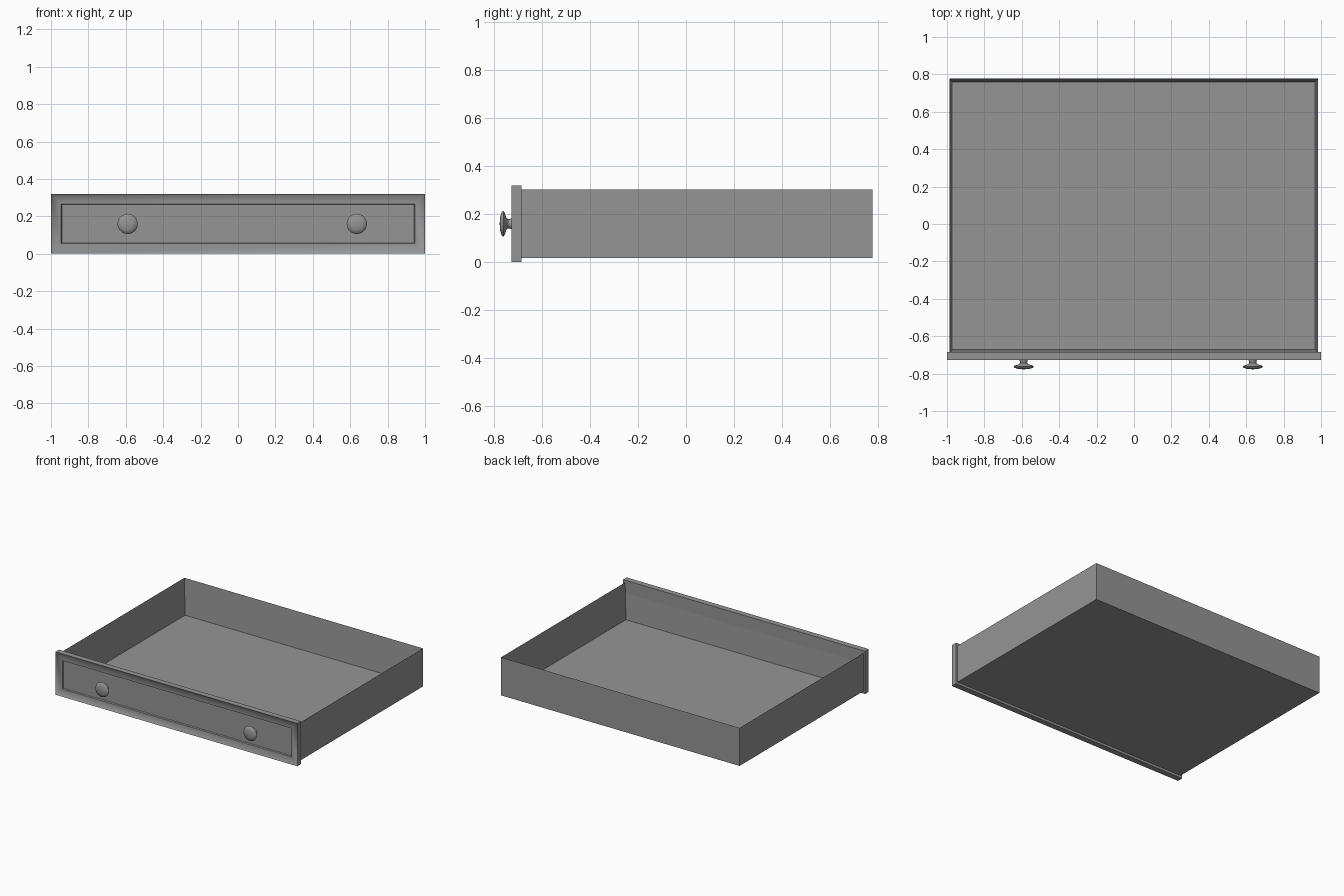
import bpy, bmesh, math
from mathutils import Matrix, Vector

if "Cube" in bpy.data.objects:
    bpy.data.objects.remove(bpy.data.objects["Cube"], do_unlink=True)

grey = bpy.data.materials.new("plain grey")
grey.use_nodes = True
grey.diffuse_color = (0.3, 0.3, 0.3, 1)
grey.node_tree.nodes["Principled BSDF"].inputs["Base Color"].default_value = (0.3, 0.3, 0.3, 1)


def finish(name, bm):
    bmesh.ops.recalc_face_normals(bm, faces=bm.faces)
    mesh = bpy.data.meshes.new(name)
    bm.to_mesh(mesh)
    bm.free()
    mesh.materials.append(grey)
    obj = bpy.data.objects.new(name, mesh)
    bpy.context.collection.objects.link(obj)
    return obj


def smooth(obj, degrees):
    bpy.ops.object.select_all(action='DESELECT')
    obj.select_set(True)
    bpy.context.view_layer.objects.active = obj
    bpy.ops.object.shade_smooth_by_angle(angle=math.radians(degrees))


def box_mesh(low, high):
    low, high = Vector(low), Vector(high)
    bm = bmesh.new()
    bmesh.ops.create_cube(bm, size=1, matrix=Matrix.Translation((low + high) / 2)
                          @ Matrix.Diagonal((high - low).to_4d()))
    return bm


def facing(bm, axis):
    return max(bm.faces, key=lambda f: f.normal.dot(Vector(axis)))


# Open tray: a box with its top inset and pushed down to the floor
bm = box_mesh((-0.987, -0.69, 0.018), (0.985, 0.777, 0.302))
bm.normal_update()
top = facing(bm, (0, 0, 1))
bmesh.ops.inset_region(bm, faces=[top], thickness=0.025)
bmesh.ops.translate(bm, verts=top.verts, vec=(0, 0, -0.268))
finish("drawer_tray", bm)

# Front panel: eased outer edge, broad frame and sunken centre
bm = box_mesh((-1, -0.728, 0), (1, -0.685, 0.32))
bm.normal_update()
face = facing(bm, (0, -1, 0))
rim = list(face.verts)
bmesh.ops.inset_region(bm, faces=[face], thickness=0.006)
bmesh.ops.translate(bm, verts=rim, vec=(0, 0.007, 0))
bmesh.ops.inset_region(bm, faces=[face], thickness=0.070)
bmesh.ops.inset_region(bm, faces=[face], thickness=0.006)
bmesh.ops.translate(bm, verts=face.verts, vec=(0, 0.008, 0))
smooth(finish("front_panel", bm), 60)

# Turned knobs: radius and depth from the panel outwards
profile = [(0.024, -0.718), (0.021, -0.731), (0.019, -0.742), (0.026, -0.750),
           (0.048, -0.757), (0.054, -0.762), (0.051, -0.768), (0.030, -0.775), (0, -0.777)]
for name, x in (("right_knob", -0.59), ("left_knob", 0.635)):
    bm = bmesh.new()
    verts = [bm.verts.new((x + r, y, 0.16)) for r, y in profile]
    edges = [bm.edges.new(pair) for pair in zip(verts, verts[1:])]
    bmesh.ops.spin(bm, geom=verts + edges, cent=(x, 0, 0.16), axis=(0, 1, 0),
                   angle=math.tau, steps=32)
    bmesh.ops.remove_doubles(bm, verts=bm.verts, dist=0.0001)
    smooth(finish(name, bm), 50)
